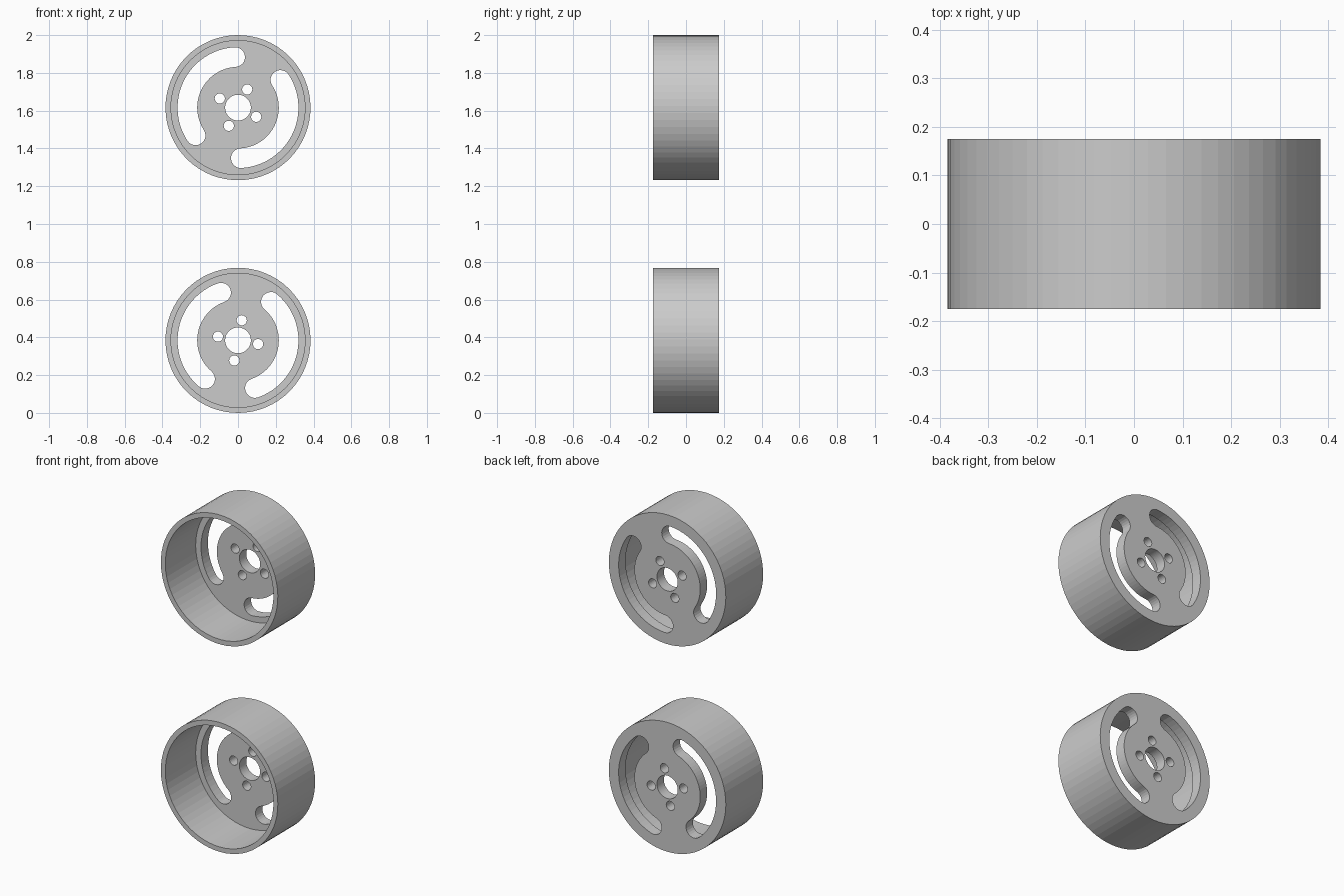
import bpy, bmesh
from math import sin, cos, pi, radians

RADIUS, INNER, BORE = 0.384, 0.355, 0.068
FRONT, BACK, WEB = -0.175, 0.175, 0.11
SLOT_R, SLOT_HALF = 0.268, 0.052
BOLT_R, BOLT_HOLE = 0.108, 0.027
SIDES = 64

cube = bpy.data.objects.get("Cube")
if cube:
    bpy.data.objects.remove(cube)


def polar(r, a, y=0.0):
    return (r * cos(a), y, r * sin(a))


def finish(bm, name):
    bmesh.ops.recalc_face_normals(bm, faces=bm.faces)
    mesh = bpy.data.meshes.new(name)
    bm.to_mesh(mesh)
    bm.free()
    obj = bpy.data.objects.new(name, mesh)
    bpy.context.collection.objects.link(obj)
    return obj


def add_prism(bm, outline):
    """Extrude an outline in the XZ plane right through the web."""
    y0 = (FRONT + WEB) / 2
    face = bm.faces.new([bm.verts.new((x, y0, z)) for x, _, z in outline])
    ext = bmesh.ops.extrude_face_region(bm, geom=[face])
    verts = [v for v in ext["geom"] if isinstance(v, bmesh.types.BMVert)]
    bmesh.ops.translate(bm, verts=verts, vec=(0, 2 * BACK, 0))


def arc(r, a0, a1, n, centre=(0, 0, 0)):
    pts = [polar(r, a0 + (a1 - a0) * i / n) for i in range(n + 1)]
    return [(x + centre[0], 0, z + centre[2]) for x, _, z in pts]


def slot_outline(mid):
    """Curved slot with round ends, spanning 120 degrees."""
    a0, a1 = mid - pi / 3, mid + pi / 3
    outer = arc(SLOT_R + SLOT_HALF, a0, a1, 24)
    end = arc(SLOT_HALF, a1, a1 + pi, 12, polar(SLOT_R, a1))
    inner = arc(SLOT_R - SLOT_HALF, a1, a0, 24)
    start = arc(SLOT_HALF, a0 + pi, a0 + 2 * pi, 12, polar(SLOT_R, a0))
    return outer + end[1:-1] + inner + start[1:-1]


def make_wheel(name, height, turn):
    # Cup-shaped rim and web, revolved around the axle
    profile = [(BORE, WEB), (INNER, WEB), (INNER, FRONT),
               (RADIUS, FRONT), (RADIUS, BACK), (BORE, BACK)]
    bm = bmesh.new()
    rings = [[bm.verts.new(polar(r, turn + 2 * pi * i / SIDES, y))
              for i in range(SIDES)] for r, y in profile]
    for k, ring in enumerate(rings):
        following = rings[(k + 1) % len(rings)]
        for i in range(SIDES):
            j = (i + 1) % SIDES
            bm.faces.new((ring[i], ring[j], following[j], following[i]))
    wheel = finish(bm, name)

    # Two curved slots and four bolt holes
    bm = bmesh.new()
    for k in range(2):
        add_prism(bm, slot_outline(turn + k * pi))
    for k in range(4):
        centre = polar(BOLT_R, turn + k * pi / 2)
        add_prism(bm, arc(BOLT_HOLE, 0, 2 * pi, 24, centre)[:-1])
    cutter = finish(bm, name + "_cutter")
    cutter.hide_render = True

    cut = wheel.modifiers.new("openings", "BOOLEAN")
    cut.operation = "DIFFERENCE"
    cut.solver = "EXACT"
    cut.object = cutter
    bpy.context.view_layer.objects.active = wheel
    bpy.ops.object.modifier_apply(modifier=cut.name)
    bpy.data.objects.remove(cutter)
    wheel.location.z = height


# Matching pair of wheels, one above the other
make_wheel("lower_wheel", RADIUS, radians(-10.5))
make_wheel("upper_wheel", 2 - RADIUS, radians(-26.8))
